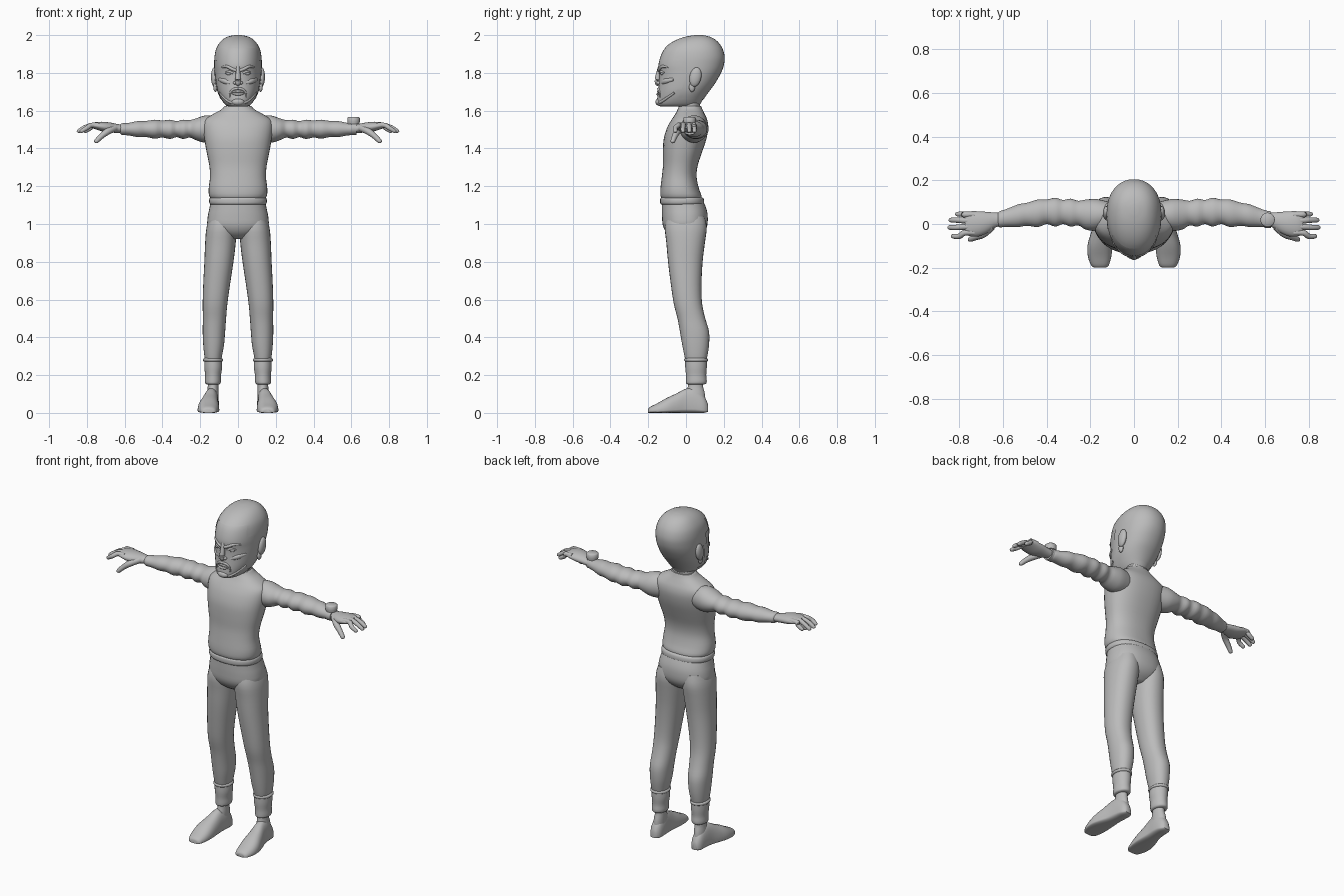
import bpy, bmesh, math
from mathutils import Vector

grey = bpy.data.materials.new("plain grey")
grey.diffuse_color = (0.5, 0.5, 0.5, 1)


def finish(name, bm, mirror=False, angle=50):
    bmesh.ops.recalc_face_normals(bm, faces=bm.faces)
    me = bpy.data.meshes.new(name)
    bm.to_mesh(me)
    bm.free()
    me.materials.append(grey)
    ob = bpy.data.objects.new(name, me)
    bpy.context.collection.objects.link(ob)
    if mirror:
        ob.modifiers.new("mirror", "MIRROR").use_axis[0] = True
    bpy.ops.object.select_all(action="DESELECT")
    bpy.context.view_layer.objects.active = ob
    ob.select_set(True)
    bpy.ops.object.shade_smooth_by_angle(angle=math.radians(angle))
    return ob


def smooth(keys, steps):
    """Catmull-Rom interpolation between key sections."""
    out = []
    for i in range(len(keys) - 1):
        quad = [keys[max(i - 1, 0)], keys[i], keys[i + 1], keys[min(i + 2, len(keys) - 1)]]
        for k in range(steps):
            t = k / steps
            out.append([0.5 * (2 * b + (c - a) * t + (2 * a - 5 * b + 4 * c - d) * t * t
                               + (3 * b - a - 3 * c + d) * t ** 3) for a, b, c, d in zip(*quad)])
    return out + [list(keys[-1])]


def skin(bm, rings):
    vs = [[bm.verts.new(p) for p in r] for r in rings]
    n = len(vs[0])
    for a, b in zip(vs, vs[1:]):
        for i in range(n):
            bm.faces.new((a[i], a[(i + 1) % n], b[(i + 1) % n], b[i]))
    bm.faces.new(vs[0])
    bm.faces.new(vs[-1])


def loft(name, keys, axis="z", n=28, steps=3, split=0.5, power=2, mirror=False, grow=0, keep=None):
    """Sections (t, u0, u1, v0, v1) along an axis; split sets where v is widest."""
    rings = []
    for t, u0, u1, v0, v1 in smooth(keys, steps):
        uc, vc, ring = (u0 + u1) / 2, v0 + (v1 - v0) * split, []
        for i in range(n):
            c, s = math.cos(math.tau * i / n), math.sin(math.tau * i / n)
            c = math.copysign(abs(c) ** (2 / power), c)
            s = math.copysign(abs(s) ** (2 / power), s)
            u = uc + ((u1 - u0) / 2 + grow) * c
            v = vc + ((v1 - vc if s > 0 else vc - v0) + grow) * s
            ring.append({"z": (u, v, t), "x": (t, u, v), "y": (u, t, v)}[axis])
        rings.append(ring)
    bm = bmesh.new()
    skin(bm, rings)
    if keep:
        drop = [f for f in bm.faces if not keep(f.calc_center_median())]
        bmesh.ops.delete(bm, geom=drop, context="FACES")
    return finish(name, bm, mirror)


def tube(name, pts, n=10, steps=4, flat=1.0, mirror=True):
    """Round limb through points (x, y, z, radius)."""
    path = smooth(pts, steps)
    rings = []
    for i, p in enumerate(path):
        a, b = path[max(i - 1, 0)], path[min(i + 1, len(path) - 1)]
        q = (Vector(b[:3]) - Vector(a[:3])).to_track_quat("Z", "Y")
        rings.append([Vector(p[:3]) + q @ Vector((p[3] * math.cos(math.tau * k / n),
                      p[3] * flat * math.sin(math.tau * k / n), 0)) for k in range(n)])
    bm = bmesh.new()
    skin(bm, rings)
    finish(name, bm, mirror)


def blob(name, loc, size, mirror=False, tilt=0):
    bm = bmesh.new()
    bmesh.ops.create_uvsphere(bm, u_segments=16, v_segments=10, radius=1)
    bmesh.ops.scale(bm, vec=size, verts=bm.verts)
    ca, sa = math.cos(tilt), math.sin(tilt)
    for v in bm.verts:
        x, y, z = v.co
        v.co = Vector((x, y * ca - z * sa, y * sa + z * ca)) + Vector(loc)
    finish(name, bm, mirror)


def sym(rows):
    return [(z, -w, w, a, b) for z, w, a, b in rows]


# Sweater, neck and waistband
loft("sweater", sym([(1.13, .14, -.125, .08), (1.15, .153, -.135, .082), (1.19, .155, -.135, .068),
     (1.25, .148, -.128, .056), (1.31, .152, -.122, .062), (1.38, .166, -.122, .085),
     (1.45, .178, -.118, .108), (1.51, .185, -.1, .118), (1.55, .178, -.078, .113),
     (1.58, .135, -.058, .1), (1.605, .09, -.045, .088), (1.625, .07, -.037, .08)]),
     n=36, power=2.3)
loft("neck", sym([(1.58, .066, -.03, .075), (1.64, .064, -.028, .075), (1.7, .06, -.02, .08)]))
loft("waistband", sym([(1.1, .14, -.125, .085), (1.108, .15, -.135, .095), (1.122, .153, -.137, .096),
     (1.136, .15, -.135, .092), (1.142, .14, -.125, .082)]), n=36, power=2.3)

# Trousers
loft("trouser_seat", sym([(.92, .05, -.06, .05), (.95, .12, -.1, .09), (.99, .16, -.122, .112),
     (1.04, .16, -.127, .115), (1.08, .152, -.128, .108), (1.125, .143, -.128, .09)]),
     n=36, power=2.3)
loft("trouser_leg", [(1.04, .02, .15, -.1, .1), (.98, .008, .167, -.112, .11), (.9, .012, .174, -.104, .1),
     (.8, .024, .178, -.095, .088), (.68, .042, .184, -.08, .082), (.58, .056, .187, -.065, .085),
     (.5, .063, .186, -.045, .102), (.43, .068, .187, -.032, .122), (.36, .074, .184, -.02, .122),
     (.3, .085, .178, -.008, .113), (.27, .09, .172, 0, .105)], mirror=True, power=2.2)
loft("trouser_cuff", [(.27, .09, .175, .0, .105), (.275, .08, .184, -.008, .115),
     (.285, .08, .185, -.01, .116), (.292, .09, .175, .0, .105)], mirror=True)

# Socks and feet
loft("sock", [(.15, .103, .16, .015, .09), (.155, .094, .172, .002, .106), (.17, .09, .175, 0, .11),
     (.2, .09, .174, 0, .107), (.24, .084, .178, -.004, .11), (.28, .085, .178, -.004, .11)], mirror=True)
loft("ankle", [(.04, .106, .168, .0, .105), (.1, .104, .165, .0, .1), (.14, .104, .16, .01, .09),
     (.18, .104, .16, .01, .09)], mirror=True)
loft("foot", [(-.2, .13, .182, 0, .02), (-.19, .116, .196, 0, .032), (-.15, .104, .211, 0, .052),
     (-.1, .099, .213, 0, .08), (-.05, .1, .2, 0, .103), (0, .102, .184, 0, .128), (.05, .1, .176, 0, .13),
     (.095, .104, .17, 0, .09), (.117, .12, .155, .006, .045)], axis="y", split=.16, power=2.4, mirror=True)

# Sleeves with folds
loft("sleeve", [(.11, -.01, .1, 1.44, 1.57), (.17, -.03, .114, 1.43, 1.575), (.22, -.026, .112, 1.443, 1.56),
     (.255, -.006, .106, 1.458, 1.55), (.29, -.012, .116, 1.45, 1.552), (.325, 0, .11, 1.46, 1.545),
     (.36, -.012, .12, 1.45, 1.552), (.4, 0, .112, 1.458, 1.548), (.44, -.014, .112, 1.452, 1.552),
     (.49, -.008, .097, 1.461, 1.545), (.53, -.014, .09, 1.46, 1.545), (.58, -.013, .07, 1.469, 1.535),
     (.615, -.015, .058, 1.472, 1.533), (.625, -.005, .048, 1.482, 1.523)], axis="x", mirror=True)

# Hands
loft("palm", [(.59, -.008, .05, 1.482, 1.526), (.63, -.014, .052, 1.482, 1.528), (.67, -.04, .055, 1.484, 1.536),
     (.71, -.056, .058, 1.488, 1.541), (.75, -.056, .058, 1.5, 1.54), (.775, -.045, .05, 1.508, 1.533)],
     axis="x", mirror=True, n=20)
for i, (y0, y1, tip) in enumerate([(.043, .045, .815), (.016, .018, .845), (-.013, -.016, .85), (-.04, -.056, .835)]):
    tube(f"finger_{i + 1}", [(.73, y0, 1.523, .013), (.775, y0, 1.523, .0135), (tip - .035, y1, 1.509, .0125),
         (tip - .006, y1, 1.491, .0105), (tip, y1, 1.486, .005)])
tube("thumb", [(.65, -.01, 1.508, .018), (.69, -.045, 1.49, .018), (.725, -.06, 1.463, .0145),
     (.75, -.07, 1.438, .012), (.756, -.072, 1.431, .006)])

# Wristwatch on one arm
loft("watch_strap", [(.598, -.019, .06, 1.47, 1.538), (.628, -.019, .058, 1.472, 1.536)], axis="x", steps=1)
loft("watch_case", [(1.53, .581, .643, -.012, .05), (1.542, .579, .645, -.014, .052),
     (1.562, .579, .645, -.014, .052), (1.567, .584, .64, -.009, .047)], steps=1)

# Head
HEAD = sym([(1.622, .05, -.135, .06), (1.632, .068, -.152, .074), (1.66, .088, -.153, .09),
    (1.7, .106, -.148, .118), (1.74, .115, -.144, .148), (1.78, .12, -.142, .172), (1.81, .122, -.143, .187),
    (1.84, .123, -.146, .197), (1.88, .122, -.137, .202), (1.92, .115, -.119, .194), (1.95, .101, -.09, .178),
    (1.975, .08, -.048, .154), (1.992, .052, .002, .122), (2.0, .014, .05, .085)])
loft("head", HEAD, n=40, split=.55, power=2.15)


def hair_area(c):
    jaw = 1.7 - (c.y + .02) * -.45
    front = c.y < -.01
    return (c.z > 1.935) or (not front and c.z > 1.7) or (c.y > -.06 and c.z > 1.86) or (
        c.y > -.045 and 1.66 < c.z < jaw + .02)


# Close-cropped hair cap with sideburns
loft("hair", HEAD, n=40, split=.55, power=2.15, grow=.003, keep=hair_area)

# Ears
blob("ear", (.126, .05, 1.778), (.017, .031, .052), True, -.2)
blob("ear_lobe", (.12, .032, 1.725), (.011, .016, .026), True)


def face(x, z, out=0):
    """Point on the front of the face at x, z."""
    for a, b in zip(HEAD, HEAD[1:]):
        if a[0] <= z <= b[0]:
            f = (z - a[0]) / (b[0] - a[0])
            w, y0, y1 = (a[k] + (b[k] - a[k]) * f for k in (2, 3, 4))
            c = y0 + (y1 - y0) * .55
            return (x, c - (c - y0) * (1 - (x / w) ** 2.15) ** (1 / 2.15) - out, z)


def strip(name, pts):
    tube(name, [(*face(x, z, o), r) for x, z, o, r in pts])


# Face features
tube("nose", [(0, -.138, 1.835, .01), (0, -.146, 1.8, .012), (0, -.151, 1.765, .015),
     (0, -.149, 1.745, .015), (0, -.143, 1.735, .008)], mirror=False)
blob("nostril", (.015, -.145, 1.747), (.011, .012, .009), True)
strip("brow", [(.008, 1.812, 0, .008), (.03, 1.82, 0, .009), (.06, 1.834, -.002, .008), (.088, 1.828, -.003, .004)])
strip("eyelid", [(.022, 1.796, -.002, .004), (.045, 1.806, -.001, .007), (.068, 1.8, -.002, .004)])
blob("eye", face(.045, 1.796, -.007), (.019, .011, .009), True)
strip("cheekbone", [(.04, 1.745, -.012, .012), (.07, 1.757, -.011, .016), (.098, 1.765, -.01, .009)])
strip("moustache", [(0, 1.716, 0, .006), (.022, 1.714, 0, .007), (.04, 1.698, 0, .005), (.045, 1.67, 0, .004)])
strip("upper_lip", [(0, 1.702, .001, .006), (.018, 1.701, 0, .005), (.034, 1.695, 0, .003)])
strip("lower_lip", [(0, 1.687, .001, .007), (.018, 1.688, 0, .006), (.032, 1.692, 0, .003)])
blob("chin_beard", (0, -.143, 1.646), (.034, .019, .019))
strip("jaw_beard", [(.0, 1.64, -.003, .008), (.04, 1.645, -.003, .008), (.07, 1.665, -.003, .007), (.096, 1.695, -.003, .006)])
